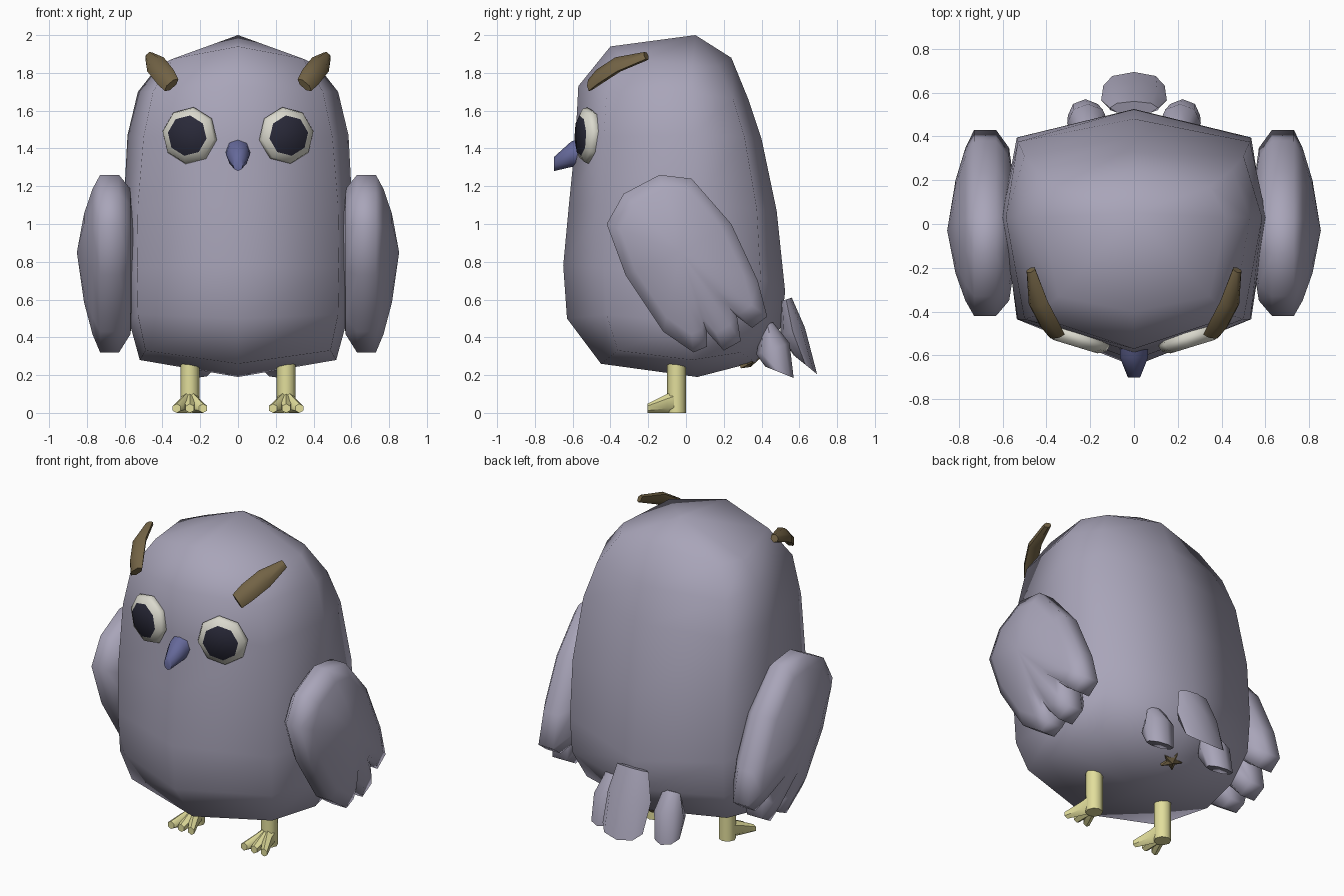
import bpy, bmesh, math
from mathutils import Vector

if "Cube" in bpy.data.objects:
    bpy.data.objects.remove(bpy.data.objects["Cube"])


def material(name, rgb):
    m = bpy.data.materials.new(name)
    m.diffuse_color = (*rgb, 1)
    m.use_nodes = True
    m.node_tree.nodes["Principled BSDF"].inputs["Base Color"].default_value = m.diffuse_color
    return m


GREY = material("lavender_grey", (0.395, 0.375, 0.485))
WHITE = material("eye_white", (0.70, 0.69, 0.61))
DARK = material("pupil_dark", (0.022, 0.022, 0.04))
BLUE = material("beak_blue", (0.13, 0.14, 0.32))
BROWN = material("brown", (0.17, 0.125, 0.06))
YELLOW = material("foot_yellow", (0.76, 0.73, 0.33))


def loft(name, rings, mats, start=None, end=None, angle=50, side=1):
    """Bridge rings of points; close each end with a point or a flat cap."""
    bm = bmesh.new()
    new = lambda p: bm.verts.new((p[0] * side, p[1], p[2]))
    rows = [[new(p) for p in r] for r in rings]
    n = len(rows[0])
    for a, b in zip(rows, rows[1:]):
        for i in range(n):
            j = (i + 1) % n
            bm.faces.new((a[i], a[j], b[j], b[i]))
    for row, tip in ((rows[0], start), (rows[-1], end)):
        if tip is None:
            bm.faces.new(row)
        else:
            v = new(tip)
            for i in range(n):
                bm.faces.new((row[i], row[(i + 1) % n], v))
    bmesh.ops.recalc_face_normals(bm, faces=bm.faces)
    me = bpy.data.meshes.new(name)
    bm.to_mesh(me)
    bm.free()
    for m in mats:
        me.materials.append(m)
    ob = bpy.data.objects.new(name, me)
    bpy.context.collection.objects.link(ob)
    bpy.ops.object.select_all(action='DESELECT')
    bpy.context.view_layer.objects.active = ob
    ob.select_set(True)
    bpy.ops.object.shade_smooth_by_angle(angle=math.radians(angle))
    return ob


def ellipse(c, u, v, n=6, turn=0.0):
    """Ring of n points about c spanned by half-axes u and v."""
    c, u, v = Vector(c), Vector(u), Vector(v)
    return [c + u * math.cos(turn + 2 * math.pi * i / n)
            + v * math.sin(turn + 2 * math.pi * i / n) for i in range(n)]


# Body: eight-sided rings
# front y, z | back y, z | side x, z | corner x, front y, front z, back y, back z
profile = [
    (-.45, .26, .37, .27, .52, .28, .49, -.36, .33, .29, .32),
    (-.63, .50, .50, .45, .575, .48, .53, -.42, .52, .38, .50),
    (-.65, .78, .525, .64, .595, .72, .535, -.435, .77, .395, .72),
    (-.62, 1.10, .48, 1.07, .605, 1.10, .53, -.435, 1.10, .375, 1.08),
    (-.585, 1.45, .40, 1.45, .585, 1.47, .50, -.435, 1.46, .31, 1.46),
    (-.57, 1.73, .33, 1.66, .53, 1.70, .45, -.42, 1.70, .25, 1.66),
    (-.40, 1.94, .24, 1.88, .42, 1.84, .345, -.33, 1.875, .17, 1.835),
]
rings = [[(0, yf, zf), (xc, cf, cfz), (r, .03, zr), (xc, cb, cbz),
          (0, yb, zb), (-xc, cb, cbz), (-r, .03, zr), (-xc, cf, cfz)]
         for yf, zf, yb, zb, r, zr, xc, cf, cfz, cb, cbz in profile]
loft("body", rings, [GREY], start=(0, .06, .19), end=(0, .05, 2.0), angle=85)

# Wing outline (y, z) with three notched feather ends, and the same without notches
wing = [(-.42, 1.0), (-.33, 1.16), (-.14, 1.26), (.03, 1.24), (.24, 1.0),
        (.38, .70), (.43, .51), (.35, .45), (.27, .51), (.29, .38), (.20, .33),
        (.11, .43), (.11, .35), (.04, .32), (-.12, .43), (-.32, .73)]
fill = {8: (.33, .42), 11: (.16, .33)}
plain = [fill.get(i, p) for i, p in enumerate(wing)]
# (scale, x) steps from the inner bulge to the outer bulge
steps = [(.5, .55), (.82, .57), (1, .63), (1, .73), (.82, .77), (.5, .815)]

for side, tag in ((1, "right"), (-1, "left")):
    cy, cz = -.03, .85
    loft("wing_" + tag,
         [[(x, cy + (y - cy) * s, cz + (z - cz) * s) for y, z in (wing if s > .6 else plain)]
          for s, x in steps],
         [GREY], start=(.545, cy, cz), end=(.853, cy, cz), angle=70, side=side)

    # Eye: bevelled white disc with a dark front
    yaw = math.radians(17)
    across = Vector((math.cos(yaw), math.sin(yaw), 0))
    out = Vector((math.sin(yaw), -math.cos(yaw), 0))
    mid = Vector((.26, -.53, 1.468))
    eye = loft("eye_" + tag,
               [ellipse(mid + out * d, across * r, Vector((0, 0, r)), 8, .15)
                for d, r in ((-.06, .125), (-.015, .152), (.012, .143), (.03, .109), (.031, .108))],
               [WHITE, DARK], angle=62, side=side)
    facing = Vector((out.x * side, out.y, 0))
    for p in eye.data.polygons:
        if len(p.vertices) == 8 and p.normal.dot(facing) > .9:
            p.material_index = 1

    # Brow tuft sweeping back over the head
    wide = Vector((.7, -.1, -.6))
    thick = Vector((.35, -.55, .6))
    path = [((.352, -.51, 1.735), .052, .024), ((.385, -.46, 1.78), .062, .036),
            ((.437, -.36, 1.845), .062, .036), ((.471, -.21, 1.89), .028, .024)]
    loft("brow_" + tag, [ellipse(c, wide * a, thick * b) for c, a, b in path],
         [BROWN], angle=50, side=side)

    # Leg and three toes
    loft("leg_" + tag, [ellipse((.255, -.05, z), (.05, 0, 0), (0, .05, 0), 8)
                        for z in (0, .32)], [YELLOW], side=side)
    for k, dx in enumerate((-.07, 0, .07)):
        loft(f"toe_{tag}_{k + 1}",
             [ellipse((.255 + dx * t, y, h), (w, 0, 0), (0, 0, h), 6, math.pi / 6)
              for t, y, w, h in ((0, -.03, .045, .065), (.3, -.10, .035, .05),
                                 (1.0, -.205, .025, .024))],
             [YELLOW], side=side)

    # Outer tail feather
    loft("tail_feather_" + tag,
         [ellipse(c, (w, 0, 0), v, 8)
          for c, w, v in (((.20, .43, .47), .06, (0, .03, .01)),
                          ((.21, .46, .34), .095, (0, .088, .03)),
                          ((.222, .495, .215), .08, (0, .075, -.03)))],
         [GREY], side=side)

# Middle tail feather
loft("tail_feather_middle",
     [ellipse(c, (w, 0, 0), v, 8)
      for c, w, v in (((0, .53, .60), .11, (0, .03, .01)),
                      ((0, .565, .43), .15, (0, .065, .02)),
                      ((0, .632, .255), .14, (0, .062, -.05)))],
     [GREY])

# Small brown star under the tail
star = []
for i in range(10):
    a, r = math.pi * i / 5, (.068 if i % 2 == 0 else .033)
    star.append(Vector((math.sin(a) * r, .335 + math.cos(a) * r * .8, .258 + math.cos(a) * r * .4)))
loft("under_tail_star", [[p + Vector((0, -.012, .03)) for p in star], star],
     [BROWN], end=(0, .342, .243), angle=30)

# Beak: narrowing to a blunt downward tip
loft("beak",
     [ellipse((0, y, z), (w, 0, 0), (0, 0, h), 8)
      for y, z, w, h in ((-.54, 1.385, .066, .078), (-.61, 1.368, .064, .067),
                         (-.70, 1.317, .028, .037))],
     [BLUE], angle=70)
